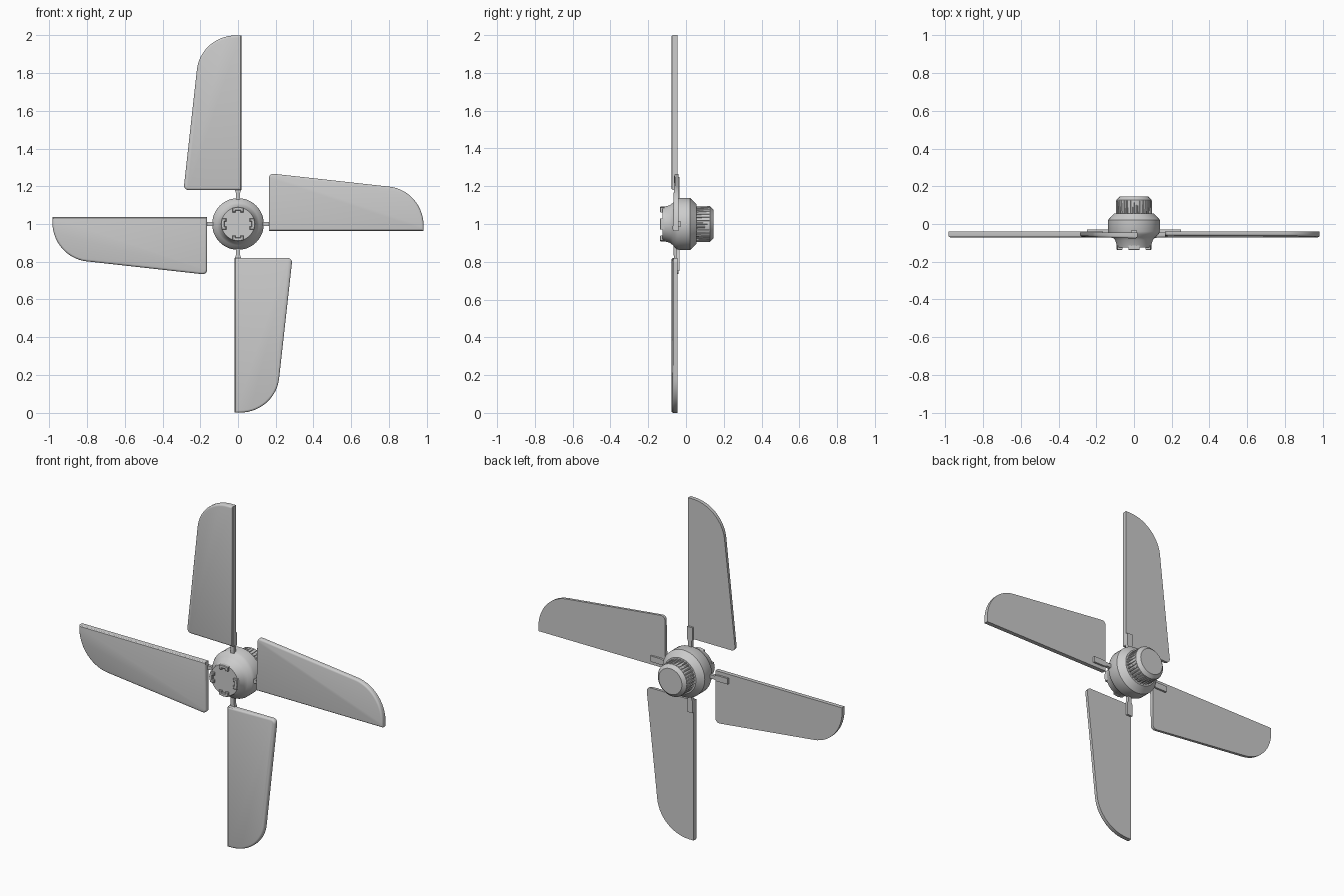
import bpy, bmesh, math
from mathutils import Matrix, Vector

if "Cube" in bpy.data.objects:
    bpy.data.objects.remove(bpy.data.objects["Cube"])

HUB_Z = 1.0


def finish(name, bm, angle=30):
    bmesh.ops.recalc_face_normals(bm, faces=bm.faces)
    me = bpy.data.meshes.new(name)
    bm.to_mesh(me)
    bm.free()
    ob = bpy.data.objects.new(name, me)
    bpy.context.collection.objects.link(ob)
    bpy.ops.object.select_all(action='DESELECT')
    ob.select_set(True)
    bpy.context.view_layer.objects.active = ob
    bpy.ops.object.shade_smooth_by_angle(angle=math.radians(angle))
    return ob


def turned(name, profile, segs=48, groove=0.0):
    """Closed solid around the y axis; profile is (radius, y); groove makes ribs."""
    bm = bmesh.new()
    rings = []
    for r, y in profile:
        ring = []
        for i in range(segs):
            a = 2 * math.pi * i / segs
            k = r - (groove if i % 4 > 1 else 0)
            ring.append(bm.verts.new((k * math.cos(a), y, HUB_Z + k * math.sin(a))))
        rings.append(ring)
    for p, q in zip(rings, rings[1:]):
        for i in range(segs):
            j = (i + 1) % segs
            bm.faces.new((p[i], p[j], q[j], q[i]))
    bm.faces.new(rings[0])
    bm.faces.new(rings[-1])
    return finish(name, bm)


def radial(angle, dr=0, dw=0, dy=0):
    """Maps local (radius, width, y) onto the wheel at an angle."""
    c, s = math.cos(angle), math.sin(angle)
    m = Matrix(((c, -s, 0, 0), (0, 0, 1, 0), (s, c, 0, HUB_Z), (0, 0, 0, 1)))
    return m @ Matrix.Translation((dr, dw, dy))


def prism(name, outline, back, front, matrix, bevel=0.0, segs=1):
    """Outline in (radius, width) given depth along y; front rim bevelled."""
    bm = bmesh.new()
    b = [bm.verts.new((r, w, back)) for r, w in outline]
    f = [bm.verts.new((r, w, front(w) if callable(front) else front)) for r, w in outline]
    n = len(b)
    bm.faces.new(b)
    bm.faces.new(f)
    for i in range(n):
        j = (i + 1) % n
        bm.faces.new((b[i], b[j], f[j], f[i]))
    bmesh.ops.recalc_face_normals(bm, faces=bm.faces)
    if bevel:
        fs = set(f)
        rim = [e for e in bm.edges if e.verts[0] in fs and e.verts[1] in fs]
        bmesh.ops.bevel(bm, geom=rim, offset=bevel, segments=segs, profile=0.5, affect='EDGES')
    bm.transform(matrix)
    return finish(name, bm)


# Hub: main body, ribbed motor collar, rear cap
turned("hub_body", [(0.08, -0.125), (0.088, -0.125), (0.1, -0.085), (0.112, -0.07),
                    (0.13, -0.055), (0.137, -0.04), (0.137, 0.022), (0.104, 0.056), (0.06, 0.056)])
turned("ribbed_collar", [(0.096, 0.05), (0.096, 0.124)], segs=128, groove=0.008)
turned("rear_cap", [(0.09, 0.05), (0.094, 0.122), (0.094, 0.127), (0.075, 0.145)])

# Blade outline: straight leading edge, rounded tip, tapered trailing edge
outline = [(0.172, -0.028), (0.992, -0.028)]
for i in range(15):
    t = math.radians(84 * i / 14)
    outline.append((0.79 + 0.202 * math.cos(t), 0.209 * math.sin(t)))
for i in range(6):
    t = math.radians(84 + 96 * i / 5)
    outline.append((0.195 + 0.023 * math.cos(t), 0.253 + 0.023 * math.sin(t)))

# Arm with a narrow neck and a wider plate behind the blade
arm = [(0.12, -0.011), (0.165, -0.011), (0.18, -0.017), (0.25, -0.017),
       (0.25, 0.017), (0.18, 0.017), (0.165, 0.011), (0.12, 0.011)]

for i in range(4):
    a = i * math.pi / 2
    s = 1 if i % 2 else -1
    m = radial(a, 0.008 * s, 0.01 * s, -0.003 * s)
    prism(f"blade_{i + 1}", outline, -0.042,
          lambda w: -0.074 + 0.03 * (w + 0.028), m, 0.011, 3)
    prism(f"arm_{i + 1}", arm, -0.031, -0.05, radial(a, dy=-0.003 * s))
    # Raised tab on the front rim of the hub
    tab = [(0.062, -0.03), (0.087, -0.03), (0.092, 0.0), (0.087, 0.03),
           (0.062, 0.03), (0.062, 0.012), (0.072, 0.012), (0.072, -0.012), (0.062, -0.012)]
    prism(f"hub_tab_{i + 1}", tab, -0.115, -0.138, radial(a), 0.003)
